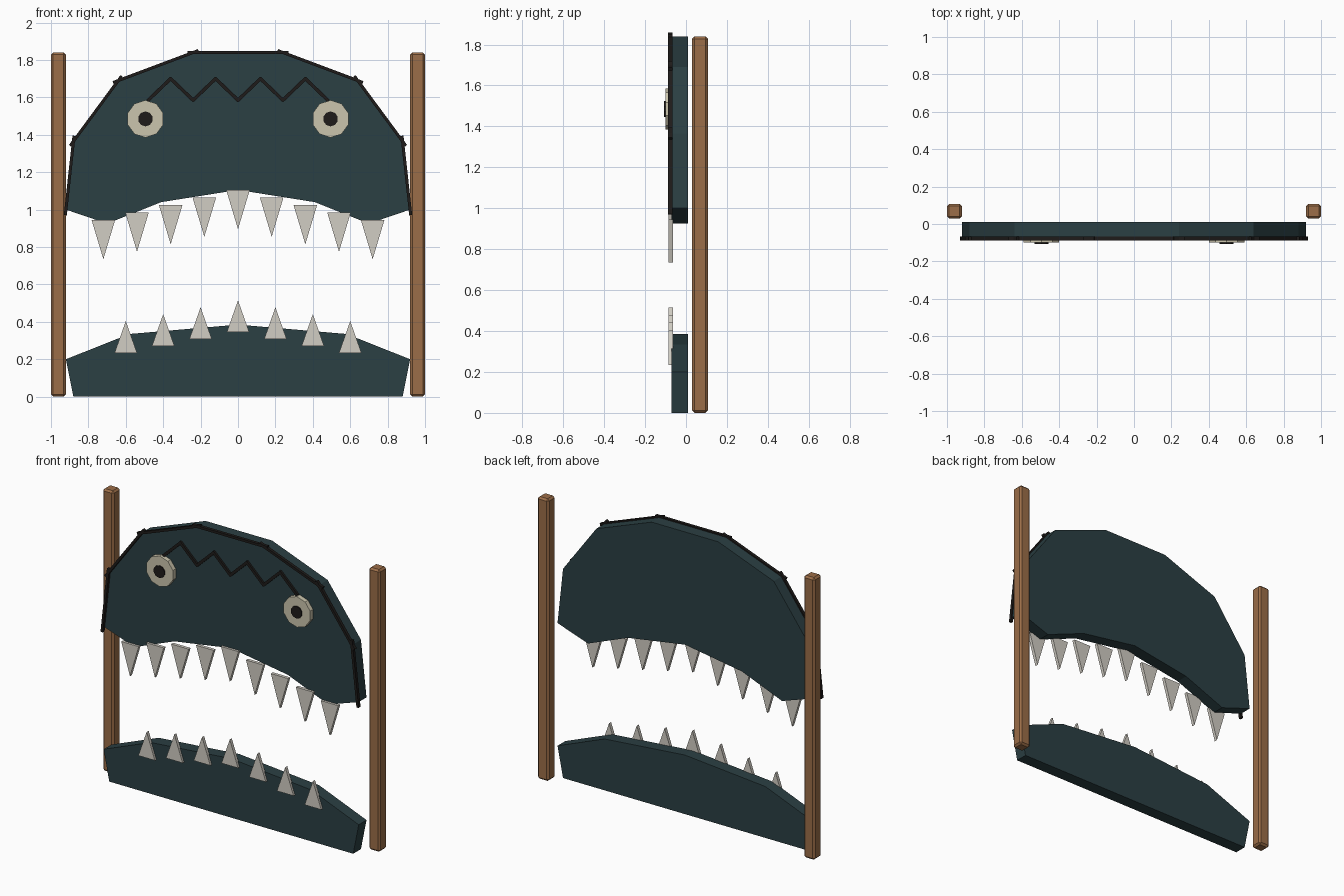
import bpy, bmesh, math
from mathutils import Vector, Matrix

if "Cube" in bpy.data.objects:
    bpy.data.objects.remove(bpy.data.objects["Cube"])


def mat(name, r, g, b):
    m = bpy.data.materials.new(name)
    m.diffuse_color = (r, g, b, 1)
    m.use_nodes = True
    m.node_tree.nodes["Principled BSDF"].inputs["Base Color"].default_value = m.diffuse_color
    return m


HIDE = mat("dark_teal", 0.024, 0.05, 0.056)
WOOD = mat("wood", 0.33, 0.155, 0.065)
BONE = mat("tooth_white", 0.64, 0.61, 0.55)
EYE = mat("eye_cream", 0.6, 0.56, 0.42)
DARK = mat("dark_line", 0.013, 0.011, 0.01)


def finish(name, bm, material):
    bmesh.ops.recalc_face_normals(bm, faces=bm.faces)
    me = bpy.data.meshes.new(name)
    bm.to_mesh(me)
    bm.free()
    me.materials.append(material)
    ob = bpy.data.objects.new(name, me)
    bpy.context.collection.objects.link(ob)
    return ob


def add_plate(bm, outline, y0, y1):
    """Extrude an x-z outline from y0 to y1."""
    f = bm.faces.new([bm.verts.new((x, y0, z)) for x, z in outline])
    ext = bmesh.ops.extrude_face_region(bm, geom=[f])
    vs = [v for v in ext["geom"] if isinstance(v, bmesh.types.BMVert)]
    bmesh.ops.translate(bm, vec=(0, y1 - y0, 0), verts=vs)


def mirrored(half):
    """Complete a left-to-right path whose right half is given from the centre."""
    return [(-x, z) for x, z in reversed(half) if x > 0] + half


def strips(name, path, width, y0, y1, extra):
    """A thin bar along every segment of a path."""
    bm = bmesh.new()
    for a, b in zip(path, path[1:]):
        a, b = Vector(a), Vector(b)
        d = (b - a).normalized()
        n = Vector((-d.y, d.x)) * width / 2
        a, b = a - d * extra, b + d * extra
        add_plate(bm, [a + n, a - n, b - n, b + n], y0, y1)
    return finish(name, bm, DARK)


def disc(name, x, z, r, y0, y1, material):
    bm = bmesh.new()
    pts = [(x + r * math.sin(math.tau * i / 10), z + r * math.cos(math.tau * i / 10))
           for i in range(10)]
    add_plate(bm, pts, y0, y1)
    return finish(name, bm, material)


# jaws
arch = mirrored([(0.24, 1.84), (0.64, 1.69), (0.88, 1.365), (0.92, 1.0)])
gum = mirrored([(0, 1.105), (0.41, 1.04), (0.70, 0.925)])
bm = bmesh.new()
add_plate(bm, arch + gum[::-1], -0.07, 0.01)
finish("upper_jaw", bm, HIDE)

bm = bmesh.new()
add_plate(bm, mirrored([(0, 0.385), (0.58, 0.335), (0.92, 0.2), (0.88, 0)]), -0.07, 0.01)
finish("lower_jaw", bm, HIDE)

# dark edging and zigzag brow
strips("jaw_edging", arch, 0.016, -0.087, -0.067, 0.03)
zigzag = [(-0.48 + 0.12 * i, 1.70 if i % 2 else 1.585) for i in range(9)]
strips("zigzag_brow", zigzag, 0.018, -0.083, -0.067, 0.005)

# teeth
for i in range(-4, 5):
    x, z = 0.18 * i, 1.105 - 0.04 * abs(i)
    bm = bmesh.new()
    add_plate(bm, [(x - 0.063, z), (x + 0.063, z), (x, z - 0.21)], -0.085, -0.064)
    finish("upper_tooth", bm, BONE)
for i in range(-3, 4):
    x, z = 0.2 * i, 0.345 - 0.037 * abs(i)
    bm = bmesh.new()
    add_plate(bm, [(x - 0.06, z), (x + 0.06, z), (x, z + 0.17)], -0.085, -0.064)
    finish("lower_tooth", bm, BONE)

# eyes and posts
for s in (-1, 1):
    disc("eye", 0.495 * s, 1.485, 0.1, -0.1, -0.068, EYE)
    disc("pupil", 0.495 * s, 1.485, 0.04, -0.107, -0.09, DARK)

    bm = bmesh.new()
    bmesh.ops.create_cube(bm, size=1, matrix=Matrix.Translation((0.96 * s, 0.068, 0.92))
                          @ Matrix.Diagonal((0.08, 0.078, 1.84, 1)))
    bmesh.ops.bevel(bm, geom=bm.edges[:], offset=0.012, segments=1, affect='EDGES')
    finish("post", bm, WOOD)
